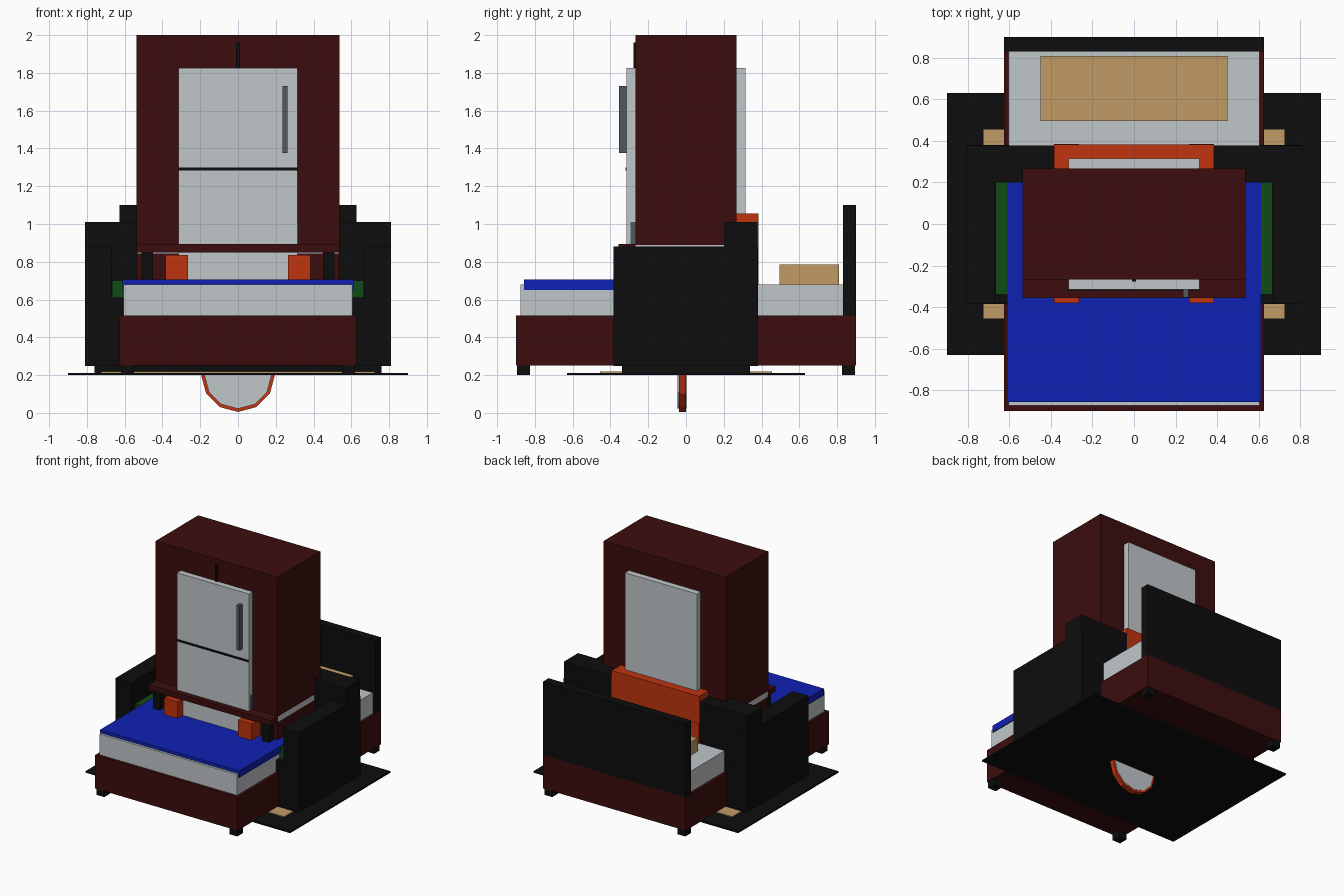
import bpy, math

if "Cube" in bpy.data.objects:
    bpy.data.objects.remove(bpy.data.objects["Cube"])

def mat(name, *rgb):
    m = bpy.data.materials.new(name)
    m.diffuse_color = (*rgb, 1)
    m.use_nodes = True
    m.node_tree.nodes["Principled BSDF"].inputs["Base Color"].default_value = m.diffuse_color
    return m

RED = mat("dark_mahogany", .045, .004, .004)
BLACK = mat("black", .004, .004, .004)
WHITE = mat("pale_grey", .53, .565, .59)
BLUE = mat("blue", .005, .015, .46)
GREEN = mat("green", .005, .07, .008)
TAN = mat("tan", .53, .33, .13)
ORANGE = mat("orange", .53, .034, .005)
STEEL = mat("steel", .08, .1, .125)

def box(name, m, x0, x1, y0, y1, z0, z1):
    bpy.ops.mesh.primitive_cube_add(size=1, location=((x0+x1)/2, (y0+y1)/2, (z0+z1)/2))
    o = bpy.context.object
    o.name = name
    o.scale = (x1-x0, y1-y0, z1-z0)
    bpy.ops.object.transform_apply(location=False, rotation=False, scale=True)
    o.data.materials.append(m)
    return o

def wide(name, m, x, *yz):
    return box(name, m, -x, x, *yz)

def pair(name, m, x0, x1, *yz):
    box(name + "_right", m, x0, x1, *yz)
    box(name + "_left", m, -x1, -x0, *yz)

def disc(name, m, r, y0, y1):
    bpy.ops.mesh.primitive_cylinder_add(vertices=12, radius=r, depth=y1-y0,
        location=(0, (y0+y1)/2, .2), rotation=(math.pi/2, 0, 0))
    bpy.context.object.name = name
    bpy.context.object.data.materials.append(m)

# Rug with its lighter centre
wide("rug", BLACK, .9, -.63, .63, .2, .212)
wide("rug_centre", TAN, .725, -.455, .455, .208, .218)

# Bed
wide("bed_frame", RED, .627, -.9, .9, .25, .515)
wide("headboard", BLACK, .627, .83, .9, .515, 1.1)
wide("mattress", WHITE, .605, -.875, .83, .515, .68)
wide("blanket", BLUE, .612, -.857, .2, .65, .705)
wide("pillow", TAN, .45, .495, .81, .68, .785)
for tag, y in (("front", -.895), ("back", .825)):
    pair("bed_leg_" + tag, BLACK, .55, .62, y, y + .07, .2, .25)

# Sofa
wide("sofa_plinth", BLACK, .76, -.34, .34, .205, .25)
wide("sofa_base", BLACK, .67, -.385, .38, .248, .61)
pair("sofa_arm", BLACK, .67, .81, -.385, .38, .248, .88)
wide("sofa_back", BLACK, .81, .2, .378, .3, 1.01)
wide("sofa_cushion", GREEN, .667, -.34, .2, .61, .7)

# Armchair
pair("armchair_arm", ORANGE, .265, .385, -.38, .385, .3, .835)
wide("armchair_back", ORANGE, .385, .24, .383, .3, 1.055)

# Wardrobe
wide("wardrobe", RED, .537, -.268, .267, .89, 2)
wide("wardrobe_base", RED, .535, -.267, .266, .26, .845)
wide("wardrobe_handle", BLACK, .01, -.277, -.268, 1.7, 1.96)

# Desk
wide("desk_core", WHITE, .535, -.267, .266, .845, .89)
wide("desk_ledge", RED, .537, -.357, -.267, .85, .893)
pair("desk_leg", BLACK, .45, .51, -.34, -.28, .26, .85)

# Fridge
wide("fridge", WHITE, .316, -.315, .315, .215, 1.825)
wide("fridge_seam", BLACK, .316, -.321, -.314, 1.283, 1.298)
box("fridge_handle", STEEL, .236, .262, -.355, -.315, 1.375, 1.73)
box("fridge_side_plate", STEEL, .316, .319, -.293, -.268, .89, 1.01)

# Round mirror
disc("mirror_frame", ORANGE, .195, -.038, 0)
disc("mirror_glass", WHITE, .178, -.046, .002)
